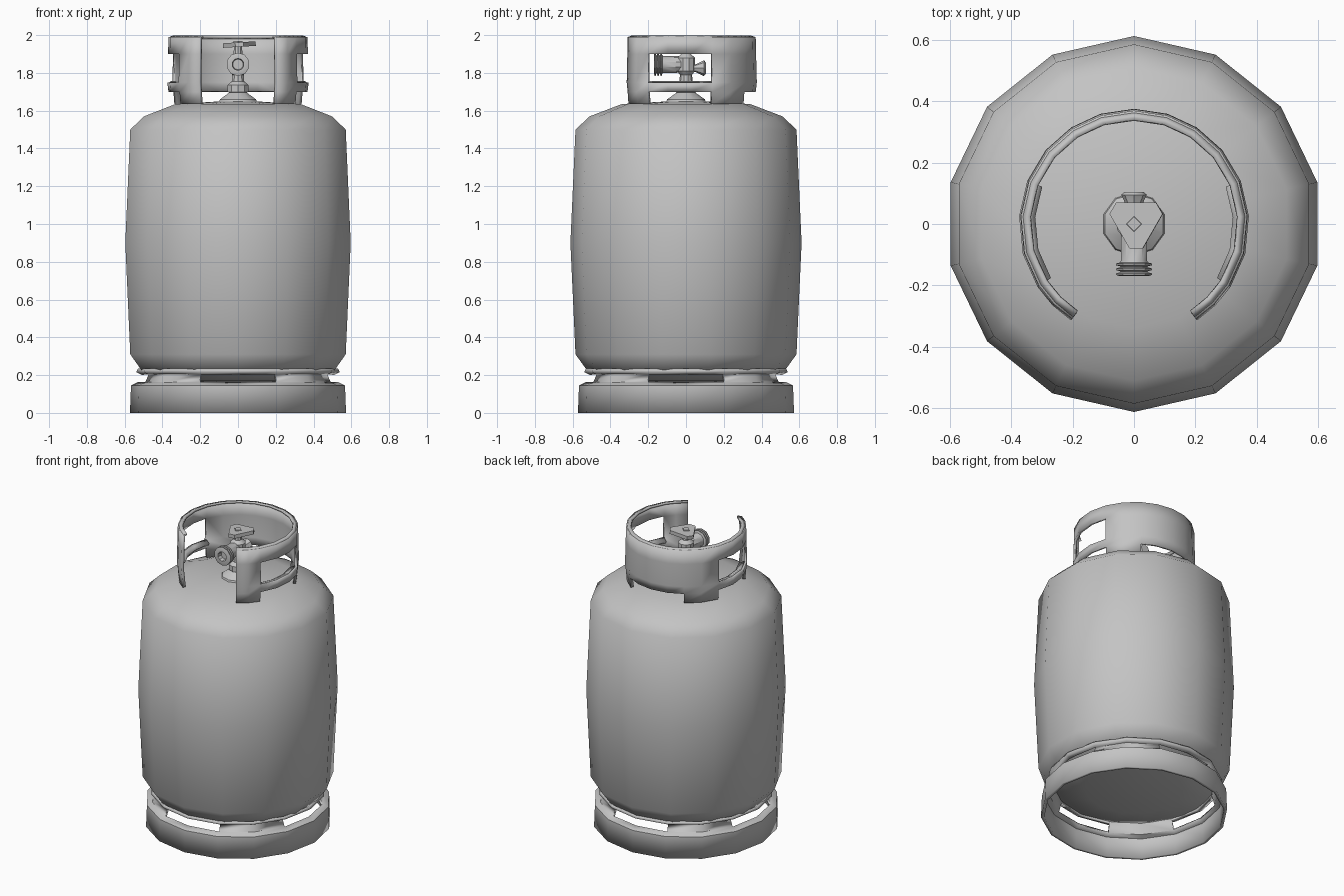
import bpy, bmesh
from math import sin, cos, radians, pi
from mathutils import Matrix, Vector

if "Cube" in bpy.data.objects:
    bpy.data.objects.remove(bpy.data.objects["Cube"], do_unlink=True)

GREY = (0.55, 0.55, 0.55, 1)
steel = bpy.data.materials.new("grey_steel")
steel.use_nodes = True
steel.diffuse_color = GREY
steel.node_tree.nodes["Principled BSDF"].inputs["Base Color"].default_value = GREY


def finish(name, bm, thick=0, angle=35):
    """Turn a bmesh into a shaded object, optionally given sheet thickness."""
    bmesh.ops.remove_doubles(bm, verts=bm.verts, dist=0.0005)
    loose = [v for v in bm.verts if not v.link_faces]
    bmesh.ops.delete(bm, geom=loose, context='VERTS')
    bmesh.ops.recalc_face_normals(bm, faces=bm.faces)
    mesh = bpy.data.meshes.new(name)
    bm.to_mesh(mesh)
    bm.free()
    mesh.materials.append(steel)
    ob = bpy.data.objects.new(name, mesh)
    bpy.context.collection.objects.link(ob)
    if thick:
        mod = ob.modifiers.new("sheet", 'SOLIDIFY')
        mod.thickness = thick
        mod.offset = 0
    bpy.ops.object.select_all(action='DESELECT')
    ob.select_set(True)
    bpy.context.view_layer.objects.active = ob
    bpy.ops.object.shade_smooth_by_angle(angle=radians(angle))
    return ob


def sweep(profile, angles, keep=lambda row, mid: True):
    """Sweep (radius, z) points around z through the angles, in degrees."""
    bm = bmesh.new()
    grid = [[bm.verts.new((r * cos(radians(a)), r * sin(radians(a)), z))
             for r, z in profile] for a in angles]
    for i in range(len(angles) - 1):
        mid = (angles[i] + angles[i + 1]) / 2
        for row in range(len(profile) - 1):
            if keep(row, mid):
                a, b = grid[i], grid[i + 1]
                bm.faces.new((a[row], b[row], b[row + 1], a[row + 1]))
    return bm


def around(sides):
    return [-90 + 360 * i / sides for i in range(sides + 1)]


def lathe(name, profile, sides, matrix=None, angle=35):
    bm = sweep(profile, around(sides))
    bmesh.ops.remove_doubles(bm, verts=bm.verts, dist=0.0005)
    bmesh.ops.holes_fill(bm, edges=bm.edges)
    if matrix:
        bm.transform(matrix)
    return finish(name, bm, angle=angle)


# Tank: bulging sides, rounded shoulders, domed ends
lathe("tank_body", [(0, 0.15), (0.3, 0.17), (0.52, 0.22), (0.585, 0.31),
                    (0.612, 0.9), (0.585, 1.5), (0.51, 1.57), (0.34, 1.635),
                    (0, 1.655)], 14, angle=65)

# Foot ring: a band and a pinched neck with a slot on each of four sides
def foot_keep(row, mid):
    from_side = abs((mid + 45) % 90 - 45)
    return row != 2 or from_side > 22

finish("foot_ring", sweep([(0.562, 0), (0.558, 0.14), (0.525, 0.155),
                           (0.505, 0.21), (0.535, 0.225)], around(16), foot_keep), 0.02)

# Collar: sheet open at the front, with a window each side and raised back edge
half = [-57, -45, -33, -15, 4, 22, 40, 57, 73, 90]
collar_angles = half + [180 - a for a in reversed(half[:-1])]

def collar_keep(row, mid):
    a = min(mid, 180 - mid)
    window = -33 < a < 22
    if row == 0:
        return not window and a < 57
    return not (window and row == 2)

finish("collar", sweep([(0.355, 1.635), (0.36, 1.7), (0.366, 1.75), (0.362, 1.9),
                        (0.36, 1.99)], collar_angles, collar_keep), 0.018)

# Rolled lips: along the collar top and the lower edge of each window
finish("collar_rim", sweep([(0.36, 1.985), (0.338, 1.992)], collar_angles), 0.014)
for name, span in (("left", (-33, -15, 4, 22)), ("right", (158, 176, 195, 213))):
    finish(name + "_window_lip", sweep([(0.36, 1.752), (0.325, 1.735)], span), 0.012)

# Valve stem on its conical boss
lathe("valve_stem", [(0.105, 1.645), (0.1, 1.66), (0.05, 1.695), (0.058, 1.7),
                     (0.058, 1.735), (0.035, 1.755), (0.032, 1.79), (0.048, 1.81),
                     (0.048, 1.88), (0.025, 1.9), (0.022, 1.94)], 10)

# Threaded outlet pointing forward
outlet = [(0.035, 0), (0.045, 0.05), (0.045, 0.12)]
for i in range(3):
    y = 0.125 + 0.016 * i
    outlet += [(0.047, y), (0.062, y + 0.004), (0.062, y + 0.009), (0.047, y + 0.013)]
outlet += [(0.032, 0.17), (0.028, 0.14)]
lathe("valve_outlet", outlet, 10,
      Matrix.Translation((0, 0, 1.845)) @ Matrix.Rotation(pi / 2, 4, 'X'))

# Flared relief valve pointing back
lathe("relief_valve", [(0.02, 0), (0.02, 0.05), (0.042, 0.095), (0.03, 0.105)], 8,
      Matrix.Translation((0, 0, 1.825)) @ Matrix.Rotation(-pi / 2, 4, 'X'))

# Three-lobed handwheel, slightly tilted
bm = bmesh.new()
outline = []
for k in range(3):
    for d in (-14, 14):
        a = radians(30 + 120 * k + d)
        outline.append(bm.verts.new((0.09 * cos(a), 0.09 * sin(a), 0)))
face = bm.faces.new(outline)
top = bmesh.ops.extrude_face_region(bm, geom=[face])["geom"]
bmesh.ops.translate(bm, vec=Vector((0, 0, 0.024)),
                    verts=[v for v in top if isinstance(v, bmesh.types.BMVert)])
bm.transform(Matrix.Translation((0.008, 0.008, 1.938)) @ Matrix.Rotation(-0.06, 4, 'Y'))
finish("handwheel", bm)
lathe("handwheel_cap", [(0.026, 1.955), (0.024, 1.968)], 4)
